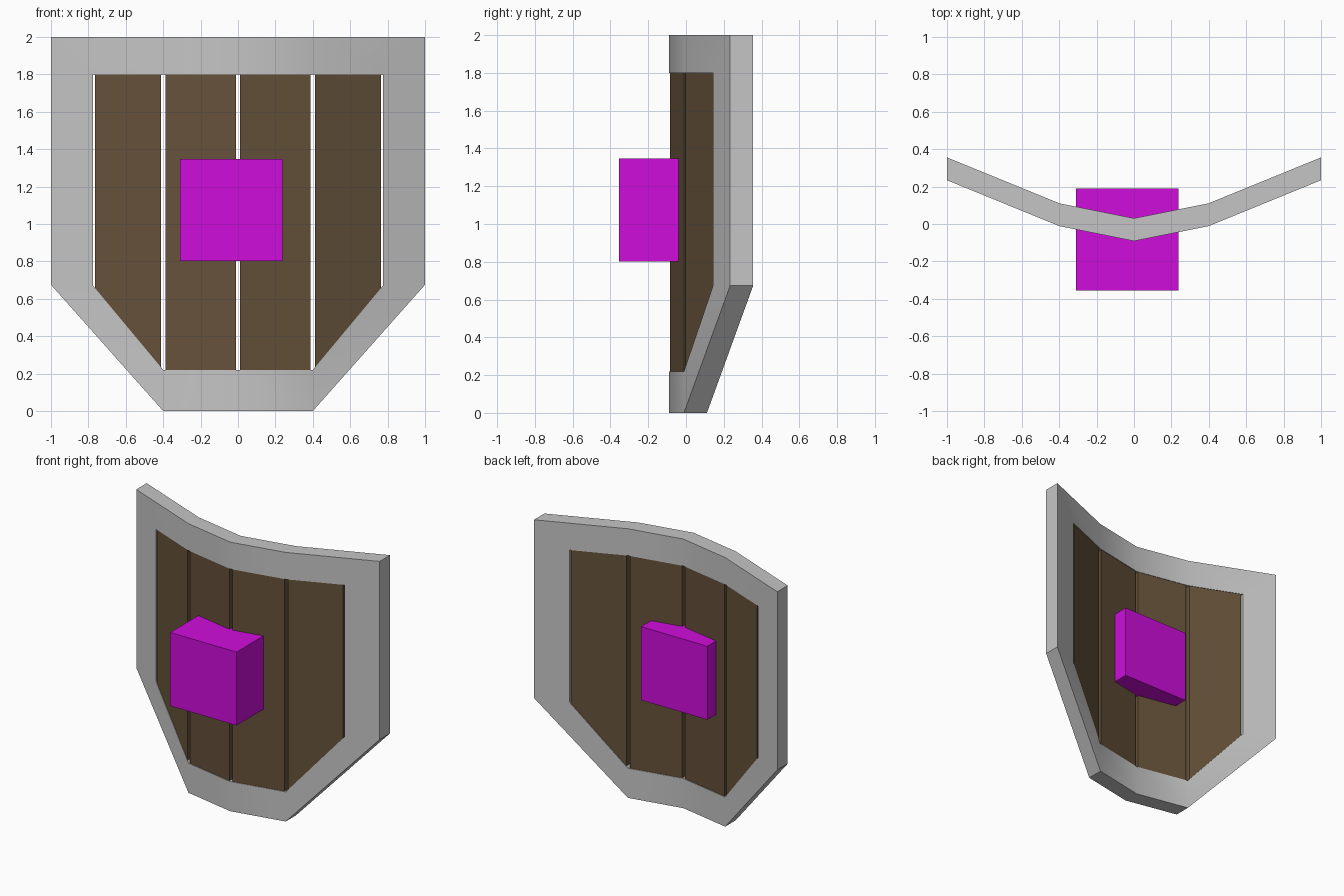
import bpy, bmesh, math

if "Cube" in bpy.data.objects:
    bpy.data.objects.remove(bpy.data.objects["Cube"])


def material(name, rgb):
    m = bpy.data.materials.new(name)
    m.diffuse_color = (*rgb, 1)
    m.use_nodes = True
    m.node_tree.nodes["Principled BSDF"].inputs["Base Color"].default_value = m.diffuse_color
    return m


GREY = material("grey metal", (0.56, 0.56, 0.56))
BROWN = material("brown wood", (0.13, 0.083, 0.042))
MAGENTA = material("magenta", (0.62, 0.004, 0.71))


def bend(x):
    """Mid-depth of the curved shield at x."""
    x = abs(x)
    if x < 0.4:
        return -0.03 + 0.08 * x / 0.4
    return 0.05 + 0.245 * (x - 0.4) / 0.6


def make(name, bm, mat):
    bmesh.ops.recalc_face_normals(bm, faces=bm.faces)
    me = bpy.data.meshes.new(name)
    bm.to_mesh(me)
    bm.free()
    me.materials.append(mat)
    ob = bpy.data.objects.new(name, me)
    bpy.context.collection.objects.link(ob)
    return ob


def layer(bm, pts, offset):
    return [bm.verts.new((x, bend(x) + offset, z)) for x, z in pts]


def full_loop(half):
    """Mirror a right-hand half outline that starts and ends on x = 0."""
    return half + [(-x, z) for x, z in half[-2:0:-1]]


# Metal rim: bent ring between outer and inner outline
outer = full_loop([(0, 2), (0.4, 2), (1, 2), (1, 0.675), (0.4, 0), (0, 0)])
inner = full_loop([(0, 1.8), (0.4, 1.8), (0.775, 1.8), (0.775, 0.67),
                   (0.4, 0.22), (0, 0.22)])
bm = bmesh.new()
rings = [layer(bm, outer, -0.061), layer(bm, inner, -0.061),
         layer(bm, inner, 0.061), layer(bm, outer, 0.061)]
n = len(outer)
for k in range(4):
    a, b = rings[k], rings[(k + 1) % 4]
    for i in range(n):
        j = (i + 1) % n
        bm.faces.new((a[i], a[j], b[j], b[i]))
rim = make("rim", bm, GREY)
bpy.context.view_layer.objects.active = rim
rim.select_set(True)
bpy.ops.object.shade_smooth_by_angle(angle=math.radians(30))
rim.select_set(False)


# Wooden planks filling the rim, with narrow gaps between them
def bottom(x):
    return 0.22 + max(0, abs(x) - 0.4) * 0.45 / 0.375


for side, label in ((-1, "left"), (1, "right")):
    for x0, x1, place in ((0.012, 0.388, "inner"), (0.412, 0.765, "outer")):
        x0, x1 = side * x0, side * x1
        pts = [(x0, bottom(x0)), (x1, bottom(x1)), (x1, 1.8), (x0, 1.8)]
        bm = bmesh.new()
        f, b = layer(bm, pts, -0.057), layer(bm, pts, 0.057)
        bm.faces.new(f)
        bm.faces.new(b[::-1])
        for i in range(4):
            j = (i + 1) % 4
            bm.faces.new((f[i], f[j], b[j], b[i]))
        make(f"{label}_{place}_plank", bm, BROWN)

# Centre block passing through the planks
bm = bmesh.new()
bmesh.ops.create_cube(bm, size=0.546)
bmesh.ops.translate(bm, verts=bm.verts, vec=(-0.036, -0.082, 1.074))
make("centre_block", bm, MAGENTA)
